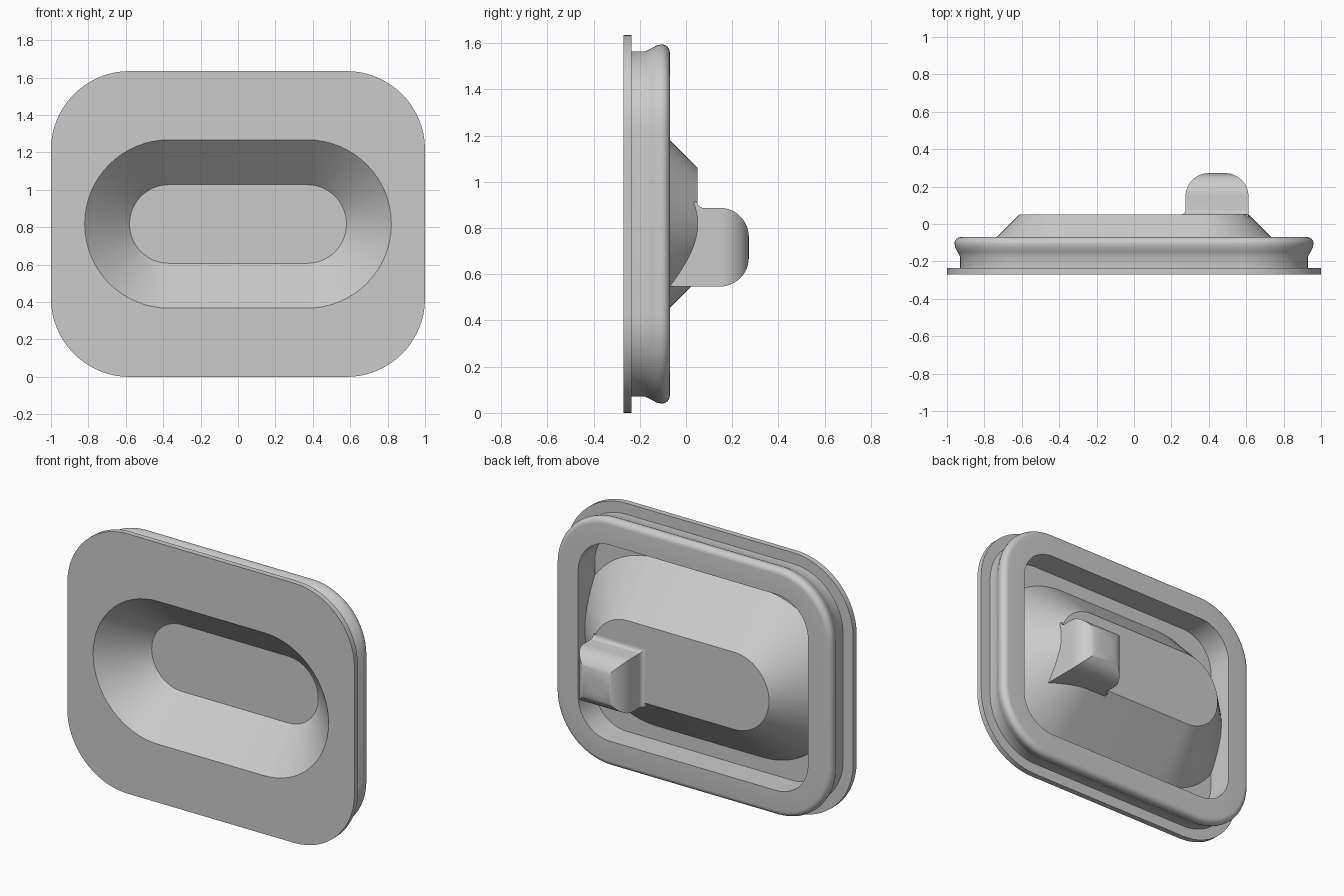
import bpy, bmesh
from math import cos, sin, pi, radians

cube = bpy.data.objects.get("Cube")
if cube:
    bpy.data.objects.remove(cube)

MID_Z = 0.8175
PLATE = (0.58, 0.3975)   # corner centres of the rounded plate
SLOT = (0.37, 0.0)       # end centres of the finger recess
FRONT, BACK, RIM = -0.27, -0.235, -0.07

grey = bpy.data.materials.new("light_grey")
grey.use_nodes = True
grey.diffuse_color = (0.6, 0.6, 0.6, 1)
grey.node_tree.nodes["Principled BSDF"].inputs["Base Color"].default_value = (0.6, 0.6, 0.6, 1)


def finish(name, bm):
    bmesh.ops.remove_doubles(bm, verts=bm.verts, dist=1e-5)
    bmesh.ops.recalc_face_normals(bm, faces=bm.faces)
    mesh = bpy.data.meshes.new(name)
    bm.to_mesh(mesh)
    bm.free()
    mesh.materials.append(grey)
    obj = bpy.data.objects.new(name, mesh)
    bpy.context.collection.objects.link(obj)
    return obj


def select(obj):
    bpy.ops.object.select_all(action="DESELECT")
    obj.select_set(True)
    bpy.context.view_layer.objects.active = obj


def smooth(obj):
    select(obj)
    bpy.ops.object.shade_smooth_by_angle(angle=radians(30))


def loop(bm, core, radius, y, steps=16):
    """Rounded outline made of four quarter arcs around a core rectangle."""
    verts = []
    for q, (sx, sz) in enumerate([(1, 1), (-1, 1), (-1, -1), (1, -1)]):
        for i in range(steps + 1):
            a = (q + i / steps) * pi / 2
            verts.append(bm.verts.new((sx * core[0] + radius * cos(a), y,
                                       MID_Z + sz * core[1] + radius * sin(a))))
    return verts


def loft(name, stations, closed=False):
    """Bridge successive outlines; cap the ends or close into a ring."""
    bm = bmesh.new()
    loops = [loop(bm, *s) for s in stations]
    pairs = list(zip(loops, loops[1:]))
    if closed:
        pairs.append((loops[-1], loops[0]))
    else:
        bm.faces.new(loops[0])
        bm.faces.new(loops[-1])
    for a, b in pairs:
        n = len(a)
        for i in range(n):
            j = (i + 1) % n
            bm.faces.new((a[i], a[j], b[j], b[i]))
    return finish(name, bm)


# Plate with sloped finger recess, closed at the back by a parallel wall
dish = loft("recessed_plate", [
    (SLOT, 0.21, -0.03), (SLOT, 0.45, FRONT),
    (PLATE, 0.42, FRONT), (PLATE, 0.42, BACK),
    (SLOT, 0.528, BACK), (SLOT, 0.243, 0.05)])
smooth(dish)

# Snap-in rim with neck and rounded bead, as (inset, y)
rim_profile = [(0.07, BACK), (0.07, -0.175), (0.057, -0.15), (0.044, -0.125)]
for i in range(7):
    a = i / 6 * pi / 2
    rim_profile.append((0.075 - 0.035 * cos(a), -0.105 + 0.035 * sin(a)))
rim_profile += [(0.2, RIM), (0.2, BACK)]
rim = loft("snap_rim", [(PLATE, 0.42 - d, y) for d, y in rim_profile], closed=True)
smooth(rim)


# Latch knob: two rounded profiles crossed at right angles
def knob_profile(lo, hi, flare_lo, flare_hi, base=-0.12, end=0.272, r=0.125):
    def side(edge, sign, flare):
        pts = [(edge - sign * flare, base)]
        if flare:
            for i in range(6):
                a = i / 5 * pi / 2
                pts.append((edge - sign * flare * (1 - sin(a)),
                            0.05 + flare * (1 - cos(a))))
        for i in range(13):
            a = i / 12 * pi / 2
            pts.append((edge + sign * r * (1 - cos(a)), end - r + r * sin(a)))
        return pts
    return side(lo, 1, flare_lo) + side(hi, -1, flare_hi)[::-1]


def prism(name, points, along_x, start, stop):
    bm = bmesh.new()
    ends = [[bm.verts.new((t, y, u) if along_x else (u, y, t)) for u, y in points]
            for t in (start, stop)]
    bm.faces.new(ends[0])
    bm.faces.new(ends[1])
    n = len(points)
    for i in range(n):
        j = (i + 1) % n
        bm.faces.new((ends[0][i], ends[0][j], ends[1][j], ends[1][i]))
    return finish(name, bm)


def boolean(obj, helper, operation):
    helper.hide_render = True
    mod = obj.modifiers.new(operation.lower(), "BOOLEAN")
    mod.operation, mod.object, mod.solver = operation, helper, "EXACT"
    select(obj)
    bpy.ops.object.modifier_apply(modifier=mod.name)
    bpy.data.objects.remove(helper)


knob = prism("latch_knob", knob_profile(0.275, 0.612, 0.025, 0), False, 0.3, 1.2)
cross = prism("knob_cross", knob_profile(0.547, 0.887, 0, 0.025), True, 0.1, 0.9)
boolean(knob, cross, "INTERSECT")

# Trim the knob root so it stays inside the recess wall
trim = loft("recess_trim", [(SLOT, 0.22, 0.0), (SLOT, 0.49, FRONT)])
boolean(knob, trim, "DIFFERENCE")
smooth(knob)
